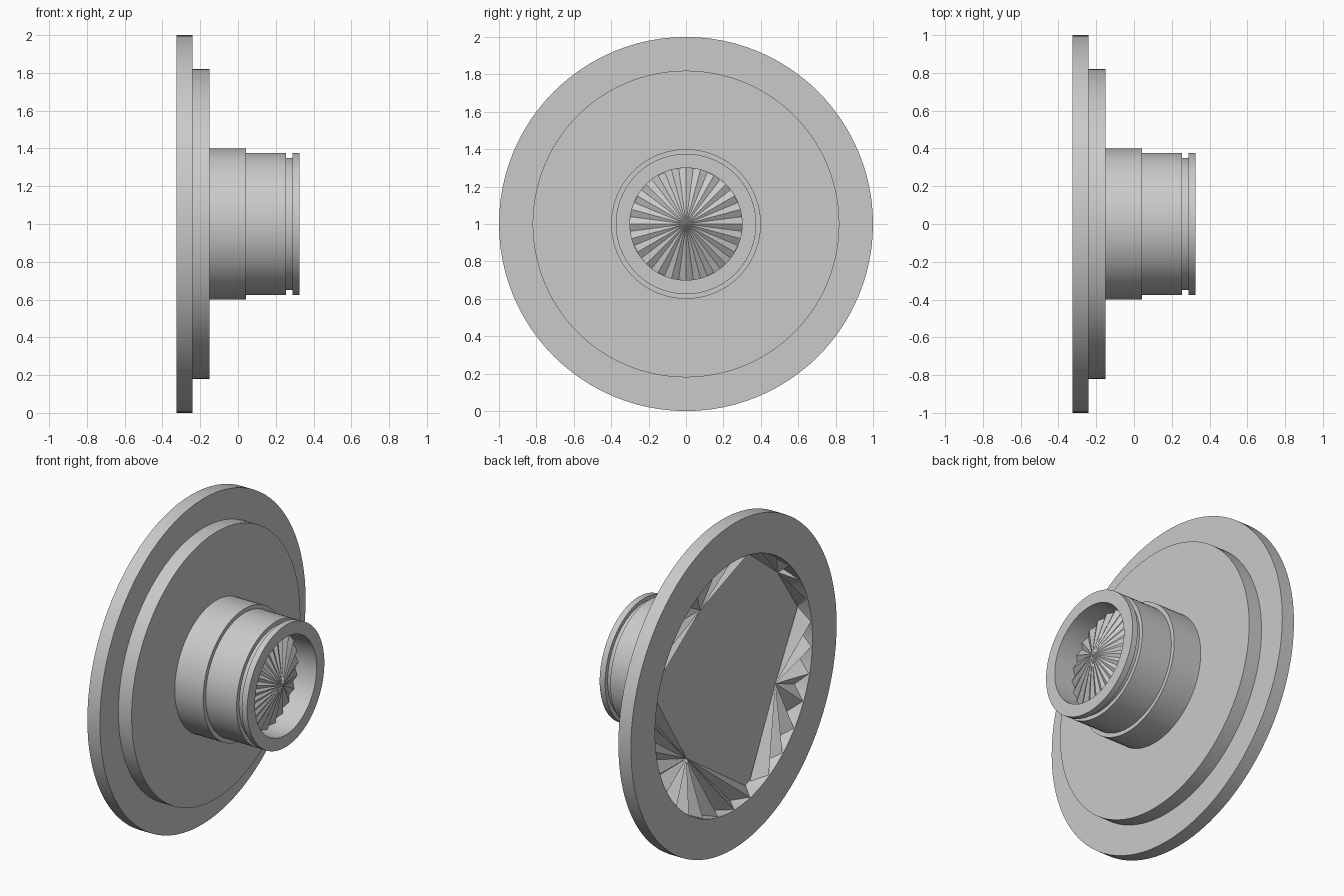
import bpy, bmesh
from math import cos, sin, radians, pi
from mathutils import Vector

cube = bpy.data.objects.get("Cube")
if cube:
    bpy.data.objects.remove(cube, do_unlink=True)

metal = bpy.data.materials.new("plain grey")
metal.use_nodes = True
GREY = (0.59, 0.59, 0.59, 1)
metal.diffuse_color = GREY
metal.node_tree.nodes["Principled BSDF"].inputs["Base Color"].default_value = GREY

CENTRE_Z = 1.0


def ring_point(x, r, angle):
    return Vector((x, r * cos(angle), CENTRE_Z + r * sin(angle)))


def finish(name, bm, smooth):
    mesh = bpy.data.meshes.new(name)
    bm.to_mesh(mesh)
    bm.free()
    obj = bpy.data.objects.new(name, mesh)
    bpy.context.collection.objects.link(obj)
    mesh.materials.append(metal)
    if smooth:
        bpy.ops.object.select_all(action='DESELECT')
        obj.select_set(True)
        bpy.context.view_layer.objects.active = obj
        bpy.ops.object.shade_smooth_by_angle(angle=radians(30))
    return obj


def lathe(name, profile, segments=96):
    """Revolve (x, radius) points around the wheel axis."""
    bm = bmesh.new()
    verts = [bm.verts.new(ring_point(x, r, 0)) for x, r in profile]
    edges = [bm.edges.new(pair) for pair in zip(verts, verts[1:])]
    bmesh.ops.spin(bm, geom=verts + edges, cent=(0, 0, CENTRE_Z), axis=(1, 0, 0),
                   angle=2 * pi, steps=segments, use_duplicate=False)
    bmesh.ops.remove_doubles(bm, verts=bm.verts, dist=1e-4)
    bmesh.ops.recalc_face_normals(bm, faces=bm.faces)
    return finish(name, bm, True)


def pleated_fan(name, apex, radius, start, end, steps, high, low, facing):
    """Triangles from one apex to an arc whose points alternate in depth."""
    bm = bmesh.new()
    tip = bm.verts.new(apex)
    arc = []
    for i in range(steps + 1):
        a = radians(start + (end - start) * i / steps)
        arc.append(bm.verts.new(ring_point(low if i % 2 else high, radius, a)))
    for a, b in zip(arc, arc[1:]):
        bm.faces.new((tip, a, b))
    bmesh.ops.remove_doubles(bm, verts=bm.verts, dist=1e-5)
    for f in bm.faces:
        f.normal_update()
        if f.normal.x * facing < 0:
            f.normal_flip()
    return finish(name, bm, False)


# Stepped flange and hub, with a recess behind and a blind socket in front
BACK, FLOOR, END = -0.325, -0.235, 0.325
lathe("flange_and_hub", [
    (FLOOR, 0), (FLOOR, 0.765), (BACK, 0.765), (BACK, 1.0), (-0.24, 1.0),
    (-0.24, 0.82), (-0.15, 0.82), (-0.15, 0.40), (0.043, 0.40), (0.043, 0.375),
    (0.253, 0.375), (0.253, 0.35), (0.288, 0.35), (0.288, 0.375), (END, 0.375),
    (END, 0.30), (0.14, 0.30), (0.14, 0)])

# Pleated cone rising inside the hub socket
pleated_fan("hub_socket_cone", (0.305, 0, CENTRE_Z), 0.30, 0, 360, 48, 0.20, 0.18, -1)

# Four pleated fans around the recess: apex y, apex z, arc start, arc end
fans = [("lower_front", 0.335, -0.34, -108, 20), ("upper_front", 0.20, 0.52, 20, 106),
        ("upper_rear", -0.55, 0.466, 106, 166), ("lower_rear", -0.53, -0.21, 166, 249)]
for label, y, z, start, end in fans:
    pleated_fan("recess_fan_" + label, (FLOOR - 0.003, y, CENTRE_Z + z), 0.763,
                start, end, 2 * round((end - start) / 12), FLOOR - 0.006, BACK + 0.004, -1)
